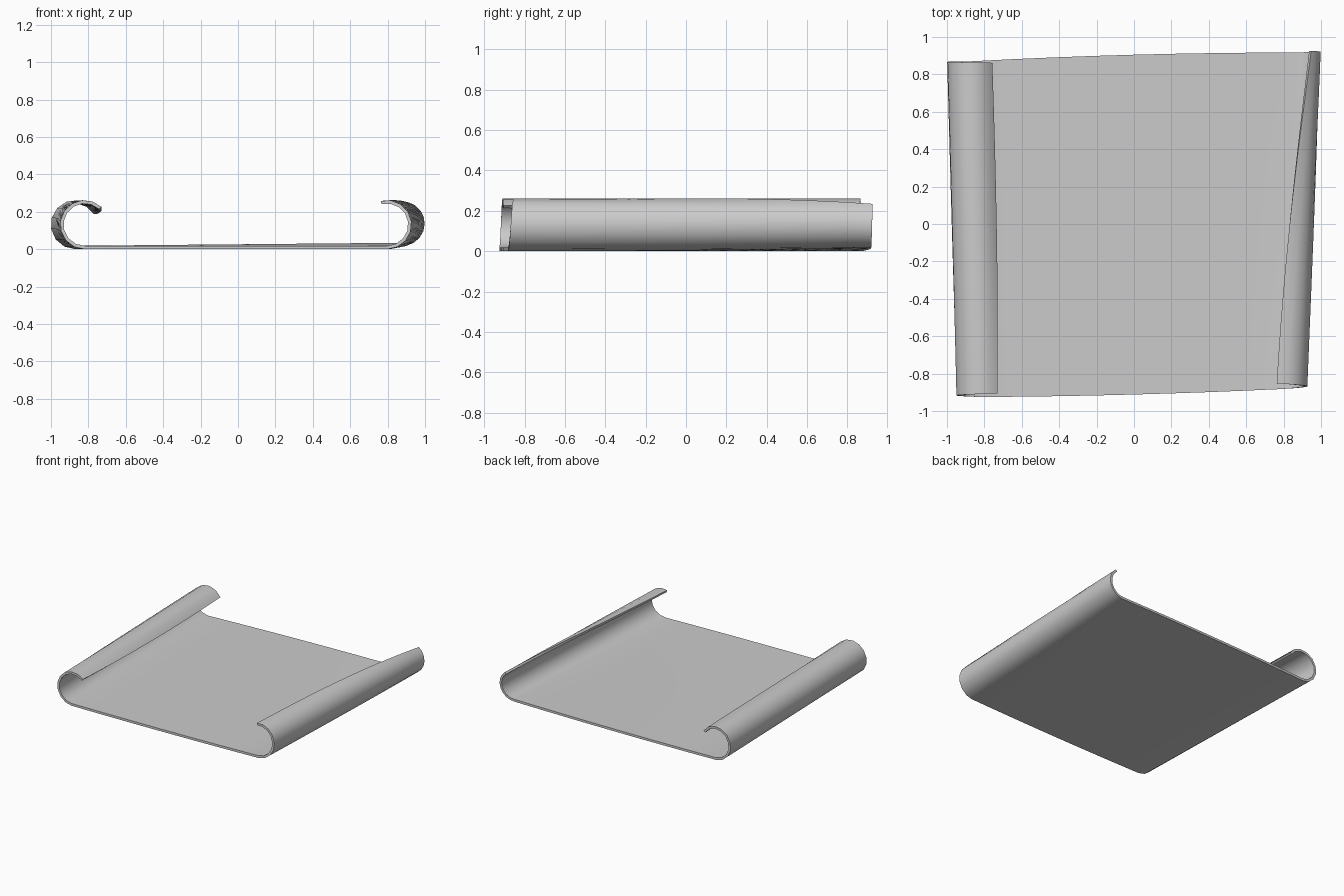
import bpy, bmesh
from math import cos, sin, radians

if "Cube" in bpy.data.objects:
    bpy.data.objects.remove(bpy.data.objects["Cube"])

ROWS, ARC, FLAT, THICK, R = 16, 9, 8, 0.018, 0.131


def blend(a, b, c, t):
    """Smooth curve through front, middle and back values."""
    return a * (1 - t) * (1 - 2 * t) + b * 4 * t * (1 - t) + c * t * (2 * t - 1)


def section(t):
    """Outer and inner points across the sheet, from left curl tip to right curl tip."""
    pts = []
    lx, rx = -0.82 - 0.05 * t, 0.797 + 0.07 * t
    left_end = blend(47, 32, 31, t)
    right_end = blend(105, 88, 52, t)
    lift = 0.016 * t * t

    def add(x, z, nx, nz, front, back):
        y = front + (back - front) * t
        pts.append(((x, y, z), (x - nx * THICK, y, z - nz * THICK)))

    # left curl, tip down to the floor
    for i in range(ARC):
        f = i / ARC
        a = radians(left_end + (270 - left_end) * f)
        add(lx + R * cos(a), R + R * sin(a), cos(a), sin(a),
            -0.905 - 0.02 * f, 0.862 + 0.008 * f)
    # flat middle with slightly bowed ends
    for i in range(FLAT + 1):
        f = i / FLAT
        add(lx + (rx - lx) * f, lift * f, 0, -1,
            blend(-0.925, -0.912, -0.882, f), blend(0.87, 0.905, 0.917, f))
    # right curl, floor up to the tip
    for i in range(1, ARC):
        f = i / (ARC - 1)
        a = radians(-90 + (right_end + 90) * f)
        add(rx + R * cos(a), lift * (1 - f) + R + R * sin(a), cos(a), sin(a),
            -0.882 + 0.03 * f, 0.917 + 0.008 * f)
    return pts


# curled sheet: closed section swept front to back
bm = bmesh.new()
rings = []
for r in range(ROWS + 1):
    pts = section(r / ROWS)
    loop = [p[0] for p in pts] + [p[1] for p in reversed(pts)]
    rings.append([bm.verts.new(p) for p in loop])
n = len(rings[0])
for a, b in zip(rings, rings[1:]):
    for i in range(n):
        j = (i + 1) % n
        bm.faces.new((a[i], a[j], b[j], b[i]))
# end rims
for ring in (rings[0], rings[-1]):
    for i in range(n // 2 - 1):
        bm.faces.new((ring[i], ring[i + 1], ring[n - 2 - i], ring[n - 1 - i]))
bmesh.ops.recalc_face_normals(bm, faces=bm.faces)

mesh = bpy.data.meshes.new("scroll_sheet")
bm.to_mesh(mesh)
bm.free()
sheet = bpy.data.objects.new("scroll_sheet", mesh)
bpy.context.collection.objects.link(sheet)
bpy.context.view_layer.objects.active = sheet
sheet.select_set(True)
bpy.ops.object.shade_smooth_by_angle(angle=radians(40))
